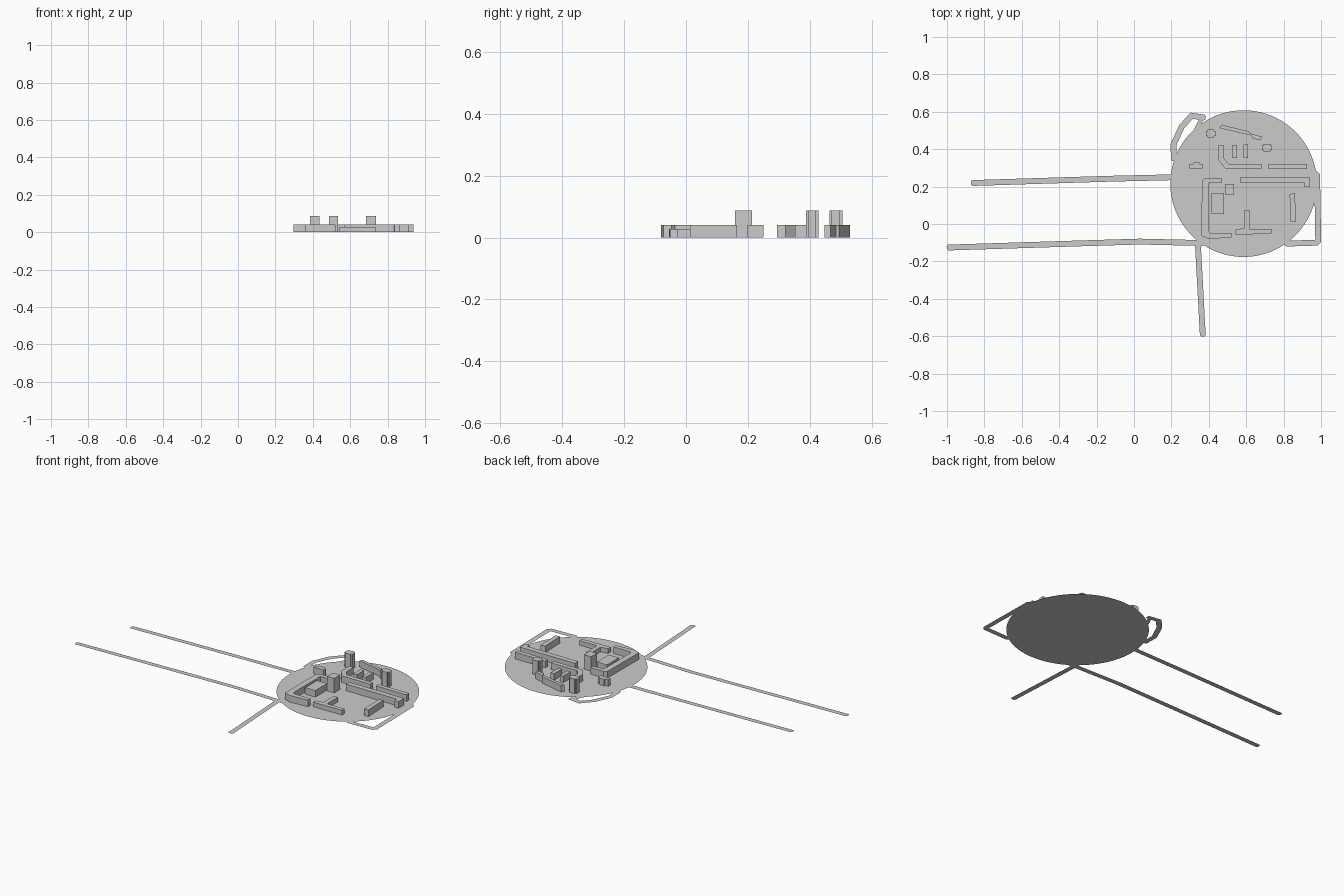
import bpy
import math
from mathutils import Vector

if "Cube" in bpy.data.objects:
    bpy.data.objects.remove(bpy.data.objects["Cube"])


def make(name, verts, faces):
    mesh = bpy.data.meshes.new(name)
    mesh.from_pydata(verts, [], faces)
    ob = bpy.data.objects.new(name, mesh)
    bpy.context.collection.objects.link(ob)
    return ob


def prism(name, outline, h):
    """Upright block from a plan outline."""
    area = sum(a[0] * b[1] - b[0] * a[1] for a, b in zip(outline, outline[1:] + outline[:1]))
    pts = outline if area > 0 else outline[::-1]
    n = len(pts)
    verts = [(x, y, 0) for x, y in pts] + [(x, y, h) for x, y in pts]
    faces = [tuple(range(n - 1, -1, -1)), tuple(range(n, 2 * n))]
    faces += [(i, (i + 1) % n, n + (i + 1) % n, n + i) for i in range(n)]
    return make(name, verts, faces)


def rect(x0, x1, y0, y1):
    return [(x0, y0), (x1, y0), (x1, y1), (x0, y1)]


def cross(x0, x1, y0, y1, c):
    """Rectangle plan with notched corners."""
    return [(x0 + c, y0), (x1 - c, y0), (x1 - c, y0 + c), (x1, y0 + c),
            (x1, y1 - c), (x1 - c, y1 - c), (x1 - c, y1), (x0 + c, y1),
            (x0 + c, y1 - c), (x0, y1 - c), (x0, y0 + c), (x0 + c, y0 + c)]


def road(name, path, w=0.031):
    """Flat mitred strip along a path, with tapered ends."""
    p = [Vector(q) for q in path]
    d = [(b - a).normalized() for a, b in zip(p, p[1:])]
    stations = [(p[0] - d[0] * 0.003, d[0].orthogonal(), w * 0.3)]
    for i, q in enumerate(p):
        a, b = d[max(i - 1, 0)], d[min(i, len(d) - 1)]
        side = (a + b).normalized().orthogonal()
        if i == 0:
            q = q + a * 0.005
        if i == len(p) - 1:
            q = q - a * 0.005
        stations.append((q, side, w / 2 / max(side.dot(a.orthogonal()), 0.5)))
    stations.append((p[-1] + d[-1] * 0.003, d[-1].orthogonal(), w * 0.3))
    verts = []
    for q, s, r in stations:
        verts += [(*(q + s * r), 0), (*(q - s * r), 0)]
    faces = [(2 * i, 2 * i + 1, 2 * i + 3, 2 * i + 2) for i in range(len(stations) - 1)]
    return make(name, verts, faces)


# Flat round site
N = 96
make("ground_disc", [(0.586 + 0.392 * math.cos(2 * math.pi * i / N),
                      0.216 + 0.392 * math.sin(2 * math.pi * i / N), 0) for i in range(N)],
     [tuple(range(N))])

# Roads leading away and looping round the site
road("north_road", [(-0.868, 0.219), (-0.13, 0.242), (0.21, 0.25)])
road("south_road", [(-0.998, -0.126), (-0.3, -0.104), (0.03, -0.094), (0.375, -0.102)])
road("branch_road", [(0.342, -0.115), (0.368, -0.598)])
road("east_loop_road", [(0.965, 0.275), (0.979, 0.26), (0.985, -0.09), (0.975, -0.1), (0.81, -0.105)])
road("west_loop_road", [(0.213, 0.34), (0.211, 0.425), (0.255, 0.52), (0.308, 0.579), (0.38, 0.568)])
road("west_loop_spur", [(0.365, 0.57), (0.33, 0.5)], 0.02)

# Low buildings
LOW = 0.04
low_plans = {
    "slanted_hall": [(0.457, 0.513), (0.468, 0.53), (0.618, 0.495), (0.62, 0.485), (0.684, 0.467),
                     (0.677, 0.447), (0.634, 0.457), (0.628, 0.473)],
    "small_house": [(0.297, 0.298), (0.366, 0.298), (0.366, 0.321), (0.35, 0.321), (0.35, 0.33),
                    (0.318, 0.33), (0.318, 0.321), (0.297, 0.321)],
    "bent_hall": [(0.452, 0.422), (0.48, 0.422), (0.48, 0.352), (0.505, 0.321), (0.682, 0.321),
                  (0.682, 0.294), (0.489, 0.294), (0.452, 0.342)],
    "wing_a": rect(0.527, 0.551, 0.353, 0.422),
    "wing_b": rect(0.586, 0.61, 0.353, 0.426),
    "east_hall": rect(0.719, 0.924, 0.294, 0.321),
    "long_hall": [(0.57, 0.219), (0.57, 0.251), (0.939, 0.251), (0.939, 0.198), (0.912, 0.198),
                  (0.912, 0.219)],
    "courtyard_hall": [(0.363, 0.232), (0.38, 0.246), (0.468, 0.246), (0.468, 0.22), (0.398, 0.22),
                       (0.398, -0.035), (0.41, -0.047), (0.52, -0.047), (0.52, -0.072),
                       (0.4, -0.08), (0.361, -0.065)],
    "inner_block": rect(0.414, 0.482, 0.053, 0.166),
    "east_block": [(0.832, 0.16), (0.86, 0.165), (0.866, 0.013), (0.837, 0.013)],
}
for name, plan in low_plans.items():
    prism(name, plan, LOW)

prism("corner_hall", [(0.543, -0.03), (0.59, -0.022), (0.59, 0.075), (0.618, 0.075), (0.618, -0.028),
                      (0.735, -0.028), (0.735, -0.052), (0.63, -0.055), (0.543, -0.055)], 0.028)

# Towers
TALL = 0.088
prism("tower_west", cross(0.385, 0.437, 0.463, 0.506, 0.008), TALL)
prism("tower_east", cross(0.685, 0.737, 0.388, 0.428, 0.008), TALL)
prism("tower_middle", rect(0.487, 0.535, 0.158, 0.214), TALL)
